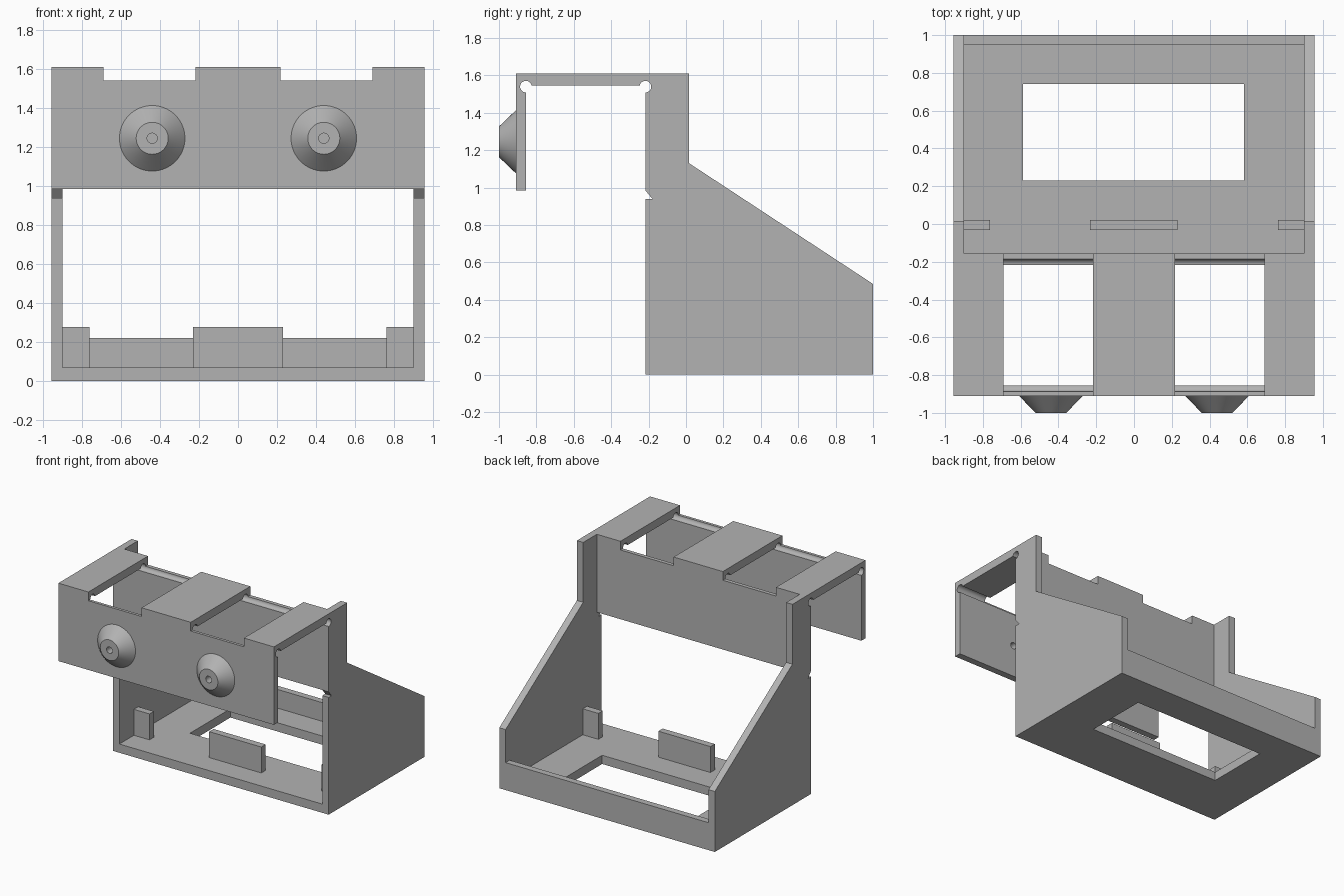
import bpy, bmesh, math
from mathutils import Vector

if "Cube" in bpy.data.objects:
    bpy.data.objects.remove(bpy.data.objects["Cube"])

plastic = bpy.data.materials.new("grey plastic")
plastic.diffuse_color = (0.45, 0.45, 0.45, 1)
plastic.use_nodes = True
plastic.node_tree.nodes["Principled BSDF"].inputs["Base Color"].default_value = plastic.diffuse_color


def finish(name, bm):
    bmesh.ops.recalc_face_normals(bm, faces=bm.faces[:])
    mesh = bpy.data.meshes.new(name)
    bm.to_mesh(mesh)
    bm.free()
    mesh.materials.append(plastic)
    ob = bpy.data.objects.new(name, mesh)
    bpy.context.collection.objects.link(ob)
    return ob


def extrude_x(name, profile, x0, x1):
    """Prism from a (y, z) outline."""
    bm = bmesh.new()
    face = bm.faces.new([bm.verts.new((x0, y, z)) for y, z in profile])
    ext = bmesh.ops.extrude_face_region(bm, geom=[face])
    moved = [v for v in ext["geom"] if isinstance(v, bmesh.types.BMVert)]
    bmesh.ops.translate(bm, verts=moved, vec=Vector((x1 - x0, 0, 0)))
    return finish(name, bm)


def box(name, x0, x1, y0, y1, z0, z1):
    return extrude_x(name, [(y0, z0), (y1, z0), (y1, z1), (y0, z1)], x0, x1)


def lathe_y(name, profile, cx, cz, closed=False, n=64):
    """Revolve (radius, y) points around an axis along y."""
    bm = bmesh.new()
    rings = [[bm.verts.new((cx + r * math.cos(2 * math.pi * i / n), y,
                            cz + r * math.sin(2 * math.pi * i / n)))
              for i in range(n)] for r, y in profile]
    for a, b in zip(rings, rings[1:]):
        for i in range(n):
            j = (i + 1) % n
            bm.faces.new((a[i], a[j], b[j], b[i]))
    if closed:
        bm.faces.new(rings[0])
        bm.faces.new(rings[-1])
    return finish(name, bm)


def arc(cy, cz, r, a0, a1, n=20):
    return [(cy + r * math.cos(math.radians(a0 + (a1 - a0) * i / n)),
             cz + r * math.sin(math.radians(a0 + (a1 - a0) * i / n))) for i in range(n + 1)]


def cut(target, cutter):
    mod = target.modifiers.new("cut", 'BOOLEAN')
    mod.operation = 'DIFFERENCE'
    mod.solver = 'EXACT'
    mod.object = cutter
    bpy.context.view_layer.objects.active = target
    bpy.ops.object.modifier_apply(modifier=mod.name)
    bpy.data.objects.remove(cutter, do_unlink=True)


def smooth(ob):
    bpy.ops.object.select_all(action='DESELECT')
    ob.select_set(True)
    bpy.context.view_layer.objects.active = ob
    bpy.ops.object.shade_smooth_by_angle(angle=math.radians(30))


HALF, INNER = 0.956, 0.9

# Frame: side outline with overhanging hood and round hinge grooves
outline = [(-0.91, 0.985), (-0.856, 0.985)]
outline += arc(-0.856, 1.54, 0.031, 270, 9)
outline += arc(-0.217, 1.54, 0.031, 171, -90)
outline += [(-0.217, 0.985), (-0.18, 0.94), (-0.217, 0.94), (-0.217, 0),
            (1, 0), (1, 0.485), (0.017, 1.13), (0.017, 1.61), (-0.91, 1.61)]
frame = extrude_x("frame", outline, -HALF, HALF)

# Hollow between the side walls, leaving floor, rear lip and hood back plate
cavity = [(-0.155, 2), (-0.155, 0.985), (-0.4, 0.985), (-0.4, 0.07),
          (0.948, 0.07), (0.948, 0.22), (1.2, 0.22), (1.2, 2)]
cut(frame, extrude_x("cavity", cavity, -INNER, INNER))

# Floor window
cut(frame, box("window", -0.587, 0.583, 0.23, 0.742, -0.2, 0.15))

# Hood openings and eyelet holes
for s in (-1, 1):
    a, b = sorted((s * 0.218, s * 0.69))
    cut(frame, box("opening", a, b, -1.2, -0.1, 1.54, 1.8))
    cut(frame, lathe_y("drill", [(0.026, -1.2), (0.026, -0.7)], s * 0.44, 1.245, True))
smooth(frame)

# Conical nozzles on the front plate
for side, s in (("left", -1), ("right", 1)):
    nozzle = lathe_y(side + "_nozzle", [(0.168, -0.91), (0.082, -1.0), (0.026, -1.0),
                                        (0.026, -0.91)], s * 0.44, 1.245)
    smooth(nozzle)

# Upright stops on the floor
for name, x0, x1 in (("left_stop", -INNER, -0.762), ("middle_stop", -0.232, 0.23),
                     ("right_stop", 0.762, INNER)):
    box(name, x0, x1, -0.033, 0.022, 0.07, 0.278)
